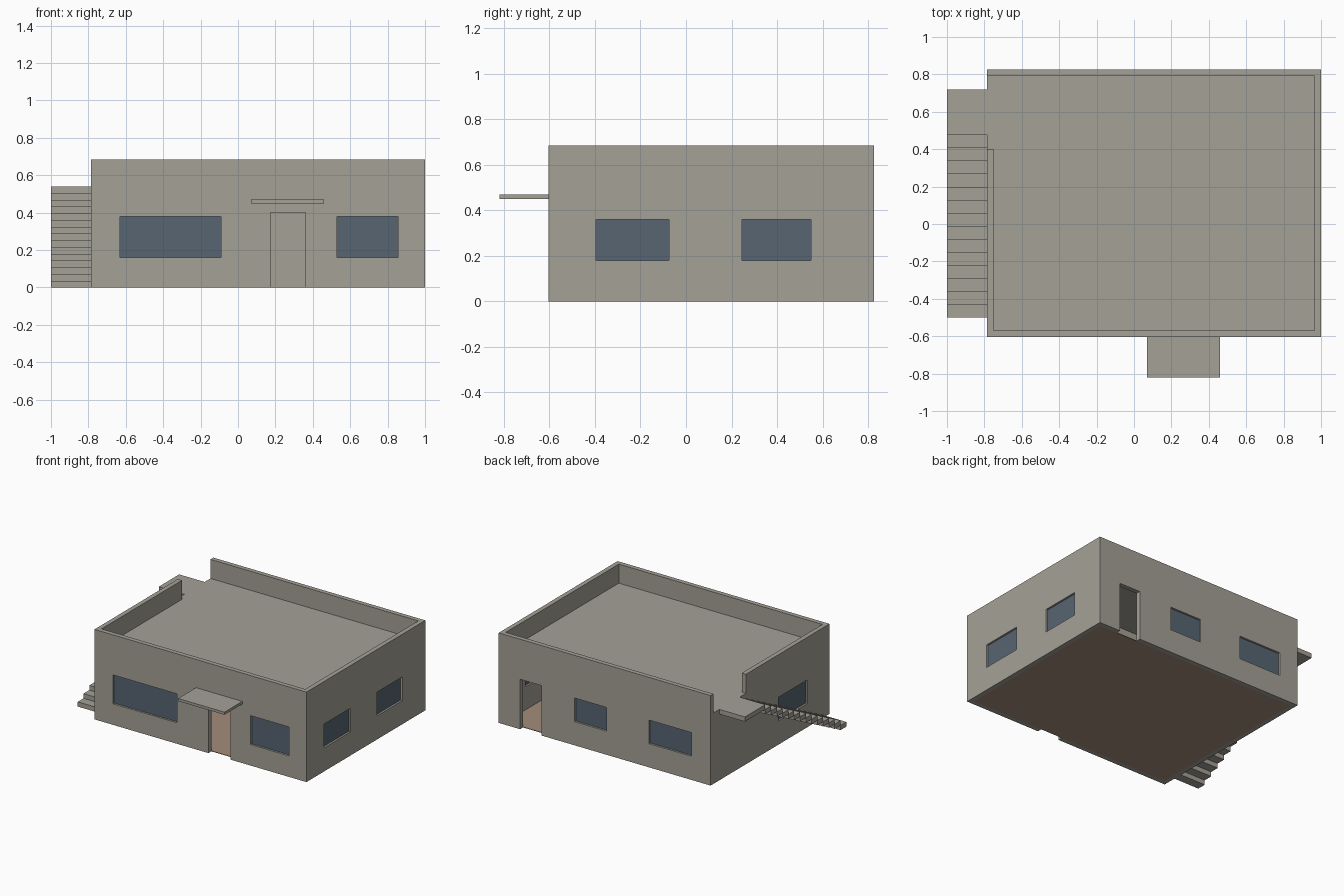
import bpy

if "Cube" in bpy.data.objects:
    bpy.data.objects.remove(bpy.data.objects["Cube"])

X0, X1, Y0, Y1 = -0.785, 1.0, -0.605, 0.825   # outer footprint
T = 0.035                                     # wall thickness
ROOF, TOP = 0.54, 0.685


def material(name, rgb):
    m = bpy.data.materials.new(name)
    m.diffuse_color = (*rgb, 1)
    m.use_nodes = True
    m.node_tree.nodes["Principled BSDF"].inputs["Base Color"].default_value = m.diffuse_color
    return m


CONCRETE = material("warm_grey_concrete", (0.37, 0.355, 0.305))
GLASS = material("blue_grey_glass", (0.095, 0.13, 0.17))
FLOOR = material("tan_floor", (0.37, 0.265, 0.195))


def box(name, x, y, z, mat=CONCRETE):
    """Box spanning the given (low, high) ranges."""
    bpy.ops.mesh.primitive_cube_add(
        size=1, location=[(a + b) / 2 for a, b in (x, y, z)])
    ob = bpy.context.object
    ob.name = name
    ob.scale = [b - a for a, b in (x, y, z)]
    bpy.ops.object.transform_apply(location=False, rotation=False, scale=True)
    ob.data.materials.append(mat)
    return ob


def cut(target, x, y, z):
    """Subtract a box from the target."""
    cutter = box("cutter", x, y, z)
    cutter.hide_render = True
    mod = target.modifiers.new("cut", "BOOLEAN")
    mod.operation, mod.solver, mod.object = "DIFFERENCE", "EXACT", cutter
    bpy.context.view_layer.objects.active = target
    bpy.ops.object.modifier_apply(modifier=mod.name)
    bpy.data.objects.remove(cutter, do_unlink=True)


# Wall shell with roof slab and parapet
inner_x, inner_y = (X0 + T, X1 - T), (Y0 + T, Y1 - T)
shell = box("house_walls", (X0, X1), (Y0, Y1), (0, TOP))
cut(shell, inner_x, inner_y, (-0.1, 0.50))
cut(shell, inner_x, inner_y, (ROOF, 1))
cut(shell, (X0 - 0.1, X0 + T + 0.02), (0.40, Y1 - T), (ROOF, 1))   # stair access

# Openings: wall side, range along the wall, height range, glazed
openings = [
    ("front", (-0.63, -0.09), (0.16, 0.38), True),
    ("front", (0.53, 0.855), (0.16, 0.38), True),
    ("front", (0.175, 0.36), (-0.1, 0.40), False),
    ("right", (-0.395, -0.075), (0.18, 0.36), True),
    ("right", (0.245, 0.55), (0.18, 0.36), True),
    ("back", (0.09, 0.36), (0.18, 0.36), True),
    ("back", (-0.625, -0.265), (0.18, 0.36), True),
    ("back", (0.64, 0.82), (-0.1, 0.38), False),
    ("left", (-0.34, 0.01), (0.18, 0.36), True),
]
middle = {"front": Y0 + T / 2, "back": Y1 - T / 2,
          "left": X0 + T / 2, "right": X1 - T / 2}
for side, along, z, glazed in openings:
    c = middle[side]
    across, pane = (c - 0.05, c + 0.05), (c - 0.003, c + 0.003)
    if side in ("front", "back"):
        cut(shell, along, across, z)
        if glazed:
            box(side + "_window", along, pane, z, GLASS)
    else:
        cut(shell, across, along, z)
        if glazed:
            box(side + "_window", pane, along, z, GLASS)

# Ground floor
box("floor", inner_x, inner_y, (0, 0.004), FLOOR)

# Inside partitions with doorways
partition = box("long_partition", inner_x, (0.165, 0.195), (0.004, 0.50))
for doorway in ((0.45, 0.60), (-0.22, -0.07)):
    cut(partition, doorway, (0.1, 0.25), (-0.1, 0.38))
box("cross_partition", (0.035, 0.065), (0.195, Y1 - T), (0.004, 0.50))

# Canopy over the front door
box("door_canopy", (0.07, 0.46), (-0.82, Y0), (0.45, 0.47))

# Outside stair: stepped slabs up to a landing level with the roof
RISE, RUN, STEPS = 0.036, 0.975 / 14, 14
for i in range(STEPS):
    y = -0.5 + i * RUN
    box("stair_step", (-1.0, X0), (y, y + RUN), (i * RISE, (i + 1) * RISE))
box("stair_landing", (-1.0, X0), (0.475, 0.72), (ROOF - RISE, ROOF))
